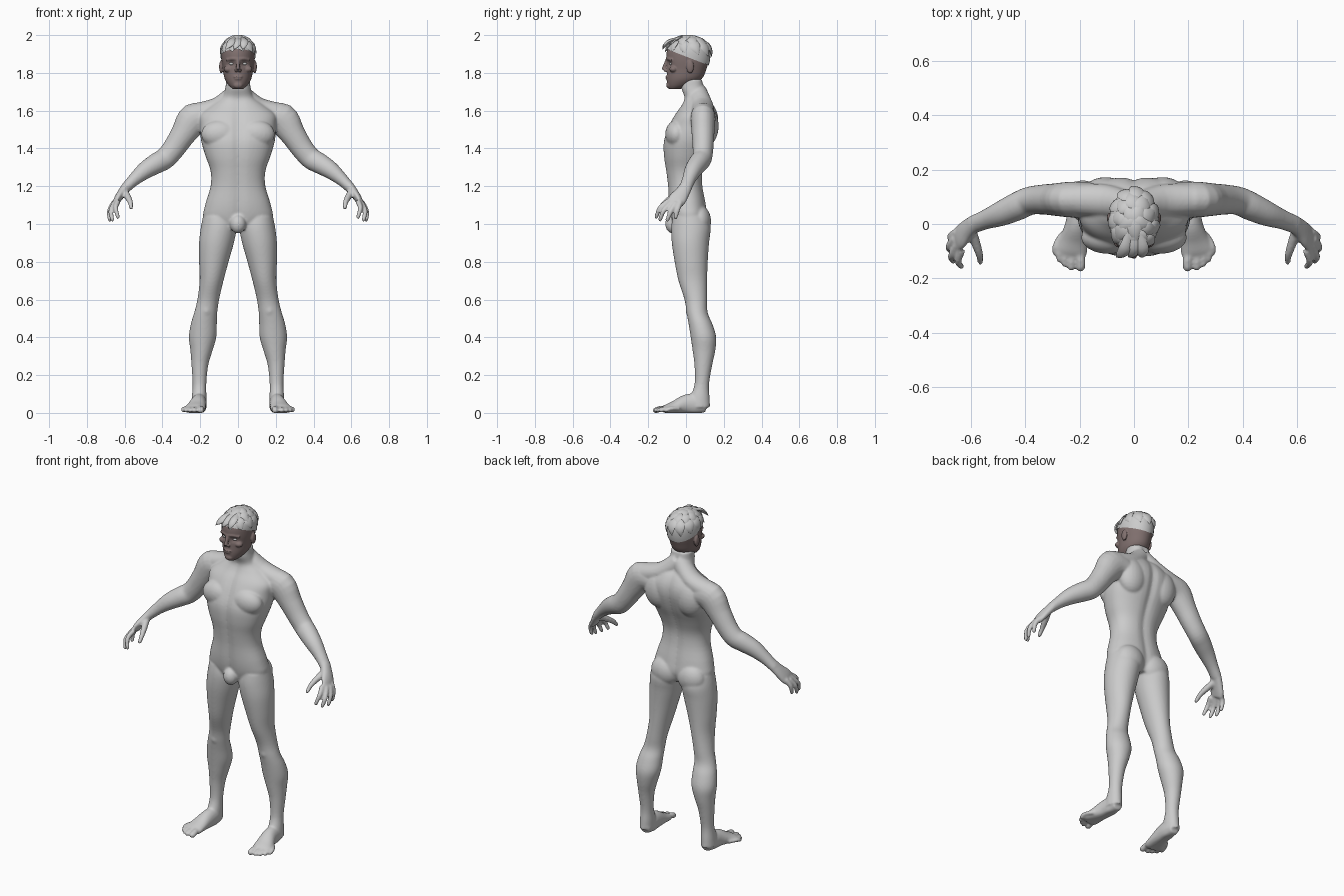
import bpy, bmesh, math
from mathutils import Vector, Matrix


def spline(rows, steps=4):
    """Catmull-Rom interpolation of number rows."""
    out = []
    for i in range(len(rows) - 1):
        p = [rows[max(i - 1, 0)], rows[i], rows[i + 1], rows[min(i + 2, len(rows) - 1)]]
        for s in range(steps):
            t = s / steps
            out.append([b + .5 * t * (c - a + t * (2*a - 5*b + 4*c - d + t * (3*(b - c) + d - a)))
                        for a, b, c, d in zip(*p)])
    return out + [list(rows[-1])]


def loft(bm, rings):
    vr = [[bm.verts.new(p) for p in r] for r in rings]
    n = len(vr[0])
    for a, b in zip(vr, vr[1:]):
        for i in range(n):
            bm.faces.new((a[i], a[(i + 1) % n], b[(i + 1) % n], b[i]))
    bm.faces.new(vr[0][::-1])
    bm.faces.new(vr[-1])


def stack(bm, rows, groove=0.0, power=1.0, n=48):
    """Horizontal sections: z, x min, x max, y front, y back."""
    rings = []
    for z, x0, x1, y0, y1 in spline(rows):
        ring = []
        for i in range(n):
            a = 2 * math.pi * i / n
            c, s = math.cos(a), math.sin(a)
            c = math.copysign(abs(c) ** power, c)
            s = math.copysign(abs(s) ** power, s)
            x = (x0 + x1) / 2 + c * (x1 - x0) / 2
            s *= 1 - groove * math.exp(-(x / .025) ** 2)
            ring.append((x, (y0 + y1) / 2 + s * (y1 - y0) / 2, z))
        rings.append(ring)
    loft(bm, rings)


def tube(bm, rows, hint, n=20, steps=4):
    """Path rows: x, y, z, radius along hint, radius across."""
    rows = spline(rows, steps)
    pts = [Vector(r[:3]) for r in rows]
    rings = []
    for i, r in enumerate(rows):
        t = (pts[min(i + 1, len(pts) - 1)] - pts[max(i - 1, 0)]).normalized()
        h = Vector(hint)
        b = (h - t * h.dot(t)).normalized()
        c = t.cross(b)
        rings.append([pts[i] + b * r[3] * math.cos(k * math.tau / n)
                      + c * r[4] * math.sin(k * math.tau / n) for k in range(n)])
    loft(bm, rings)


def ball(bm, c, r):
    bmesh.ops.create_uvsphere(bm, u_segments=24, v_segments=14, radius=1,
                              matrix=Matrix.Translation(c) @ Matrix.Diagonal((*r, 1)))


def mirror(bm):
    d = bmesh.ops.duplicate(bm, geom=bm.verts[:] + bm.edges[:] + bm.faces[:])
    for v in d["geom"]:
        if isinstance(v, bmesh.types.BMVert):
            v.co.x *= -1


def finish(name, bm, voxel=0, smooth=0, color=None):
    bmesh.ops.recalc_face_normals(bm, faces=bm.faces[:])
    me = bpy.data.meshes.new(name)
    bm.to_mesh(me)
    bm.free()
    ob = bpy.data.objects.new(name, me)
    bpy.context.collection.objects.link(ob)
    bpy.ops.object.select_all(action='DESELECT')
    bpy.context.view_layer.objects.active = ob
    ob.select_set(True)
    if voxel:
        m = ob.modifiers.new("fuse", 'REMESH')
        m.mode, m.voxel_size = 'VOXEL', voxel
        s = ob.modifiers.new("soften", 'SMOOTH')
        s.factor, s.iterations = .5, smooth
        bpy.ops.object.modifier_apply(modifier="fuse")
        bpy.ops.object.modifier_apply(modifier="soften")
    bpy.ops.object.shade_smooth_by_angle(angle=math.radians(50))
    if color:
        mat = bpy.data.materials.new(name)
        mat.diffuse_color = (*color, 1)
        ob.data.materials.append(mat)
    return ob


# ---- body: one side first
bm = bmesh.new()
# leg
stack(bm, [(1.04, .02, .185, -.07, .11), (.98, .008, .197, -.078, .13), (.90, .022, .206, -.075, .122),
           (.80, .05, .206, -.06, .115), (.70, .077, .203, -.04, .112), (.60, .1, .215, -.008, .112),
           (.53, .11, .232, .003, .115), (.47, .112, .25, .014, .14), (.40, .115, .26, .025, .16),
           (.33, .135, .252, .035, .155), (.25, .158, .246, .045, .138), (.15, .168, .24, .045, .122),
           (.08, .167, .245, .02, .125), (.03, .168, .248, .01, .127)])
ball(bm, (.168, .04, .545), (.038, .042, .05))          # kneecap
# foot and toes
tube(bm, [(.205, .11, .03, .03, .03), (.205, .06, .045, .055, .04), (.21, 0, .045, .052, .043),
          (.222, -.06, .03, .034, .053), (.232, -.10, .02, .025, .06), (.236, -.12, .018, .016, .052)], (0, 0, 1))
for x, y, r in ((.197, -.158, .018), (.231, -.160, .013), (.255, -.148, .012), (.275, -.13, .012), (.289, -.105, .012)):
    tube(bm, [(.6 * x + .09, y + .07, .022, r, r), (x, y + .025, .022, r * .9, r), (x, y, .013, r, r)], (0, 0, 1), 12)
    ball(bm, (x, y, .013), (r, r, r))
# arm
tube(bm, [(.16, .09, 1.56, .065, .065), (.232, .09, 1.555, .086, .066), (.29, .09, 1.475, .068, .06),
          (.34, .09, 1.40, .06, .055), (.385, .085, 1.348, .057, .052), (.43, .065, 1.322, .055, .052),
          (.49, .038, 1.285, .047, .046), (.55, .015, 1.235, .034, .036), (.595, -.003, 1.19, .027, .034)], (.7, 0, .7))
# hand
tube(bm, [(.585, .004, 1.205, .026, .033), (.615, -.02, 1.165, .023, .04), (.637, -.045, 1.132, .02, .048),
          (.65, -.062, 1.108, .015, .044)], (.8, .1, .5))
for k, m, e in (((.635, -.096, 1.12), (.648, -.138, 1.085), (.635, -.157, 1.037)),
                ((.65, -.076, 1.115), (.673, -.118, 1.07), (.665, -.137, 1.023)),
                ((.658, -.053, 1.112), (.682, -.082, 1.065), (.678, -.098, 1.022)),
                ((.654, -.03, 1.115), (.676, -.045, 1.075), (.675, -.055, 1.035))):
    tube(bm, [(*k, .015, .015), (*m, .0135, .0135), (*e, .011, .011)], (1, 0, .1), 12)
    ball(bm, e, (.0112,) * 3)
tube(bm, [(.602, -.018, 1.175, .02, .02), (.583, -.07, 1.142, .018, .018),
          (.57, -.11, 1.115, .0145, .0145), (.566, -.14, 1.085, .011, .011)], (1, 0, 0), 12)
ball(bm, (.566, -.14, 1.085), (.011,) * 3)
# muscle masses: trapezius, chest, shoulder blade, buttock
tube(bm, [(0, .06, 1.70, .055, .05), (.1, .085, 1.625, .05, .06), (.2, .09, 1.585, .06, .06)], (0, 0, 1))
ball(bm, (.095, -.05, 1.475), (.1, .06, .075))
ball(bm, (.105, .105, 1.52), (.09, .068, .11))
ball(bm, (.088, .07, 1.015), (.088, .063, .085))
mirror(bm)
# torso and neck
torso = [(.97, .10, -.06, .09), (1.03, .18, -.08, .115), (1.1, .174, -.092, .108), (1.2, .145, -.098, .09),
         (1.28, .145, -.108, .09), (1.36, .172, -.12, .115), (1.44, .195, -.12, .15), (1.52, .202, -.092, .172),
         (1.58, .2, -.06, .17), (1.63, .14, -.025, .148), (1.67, .085, -.012, .115), (1.72, .067, -.03, .098),
         (1.765, .063, -.03, .09)]
stack(bm, [(z, -r, r, f, b) for z, r, f, b in torso], groove=.1, power=.88)
ball(bm, (0, -.07, 1.0), (.042, .04, .05))              # groin
for v in bm.verts:
    v.co.z = max(v.co.z, 0)
body = finish("body", bm, .006, 8)
low = min(v.co.z for v in body.data.vertices)
for v in body.data.vertices:
    if v.co.z < .05:
        v.co.z -= low

# ---- head
skull = [(1.715, .028, -.09, -.03), (1.735, .05, -.099, .03), (1.77, .071, -.102, .085), (1.82, .08, -.1, .108),
         (1.87, .087, -.104, .122), (1.92, .086, -.1, .122), (1.955, .07, -.078, .105), (1.985, .03, -.035, .06)]
skull = [(z, -r, r, f, b) for z, r, f, b in skull]
SKIN = (.22, .165, .16)
bm = bmesh.new()
ball(bm, (.089, .022, 1.832), (.011, .02, .034))        # ear
tube(bm, [(.0, -.1, 1.872, .009, .008), (.03, -.094, 1.874, .009, .008), (.062, -.072, 1.868, .007, .006)], (0, 0, 1), 12)
ball(bm, (.01, -.108, 1.814), (.009, .011, .009))       # nostril
ball(bm, (.05, -.066, 1.82), (.026, .022, .018))        # cheekbone
mirror(bm)
stack(bm, skull)
tube(bm, [(0, -.1, 1.87, .008, .01), (0, -.112, 1.838, .01, .01), (0, -.119, 1.817, .011, .011)], (0, 1, 0), 12)
ball(bm, (0, -.098, 1.779), (.025, .011, .006))         # upper lip
ball(bm, (0, -.097, 1.768), (.021, .011, .006))         # lower lip
ball(bm, (0, -.088, 1.735), (.026, .017, .018))         # chin
head = finish("head", bm, .004, 3, SKIN)
for v in head.data.vertices:                            # eye sockets
    d2 = (abs(v.co.x) - .033) ** 2 + (v.co.z - 1.849) ** 2
    if v.co.y < -.03:
        v.co.y += .013 * math.exp(-d2 / .016 ** 2)

bm = bmesh.new()
ball(bm, (.033, -.073, 1.849), (.015, .0145, .009))
mirror(bm)
finish("eyes", bm)

# ---- hair: cap trimmed along a sloping hairline, then layered locks
bm = bmesh.new()
stack(bm, skull, n=32)
mid = Vector((0, .012, 1.87))
for v in bm.verts:
    v.co = mid + (v.co - mid) * 1.05
bmesh.ops.bisect_plane(bm, geom=bm.verts[:] + bm.edges[:] + bm.faces[:], plane_co=(0, -.1, 1.925),
                       plane_no=(0, .386, 1), clear_inner=True)
finish("hair_cap", bm)


def scalp(az, polar, lift):
    a, p = math.radians(az), math.radians(polar)
    n = Vector((math.sin(p) * math.sin(a), -math.sin(p) * math.cos(a), math.cos(p)))
    return Vector((n.x * (.085 + lift), .014 + n.y * (.115 + lift), 1.9 + n.z * (.088 + lift))), n


bm = bmesh.new()
for count, p0, p1, width, swirl in ((11, 35, 82, .03, 14), (9, 12, 62, .03, 22), (5, -18, 42, .028, 30)):
    for k in range(count):
        az = 360 * k / count + p0
        back = (1 - math.cos(math.radians(az))) / 2     # 0 at the front, 1 at the back
        end = p1 + 18 * back * (p1 > 70)
        rows = []
        for j, w in enumerate((.25, .85, 1, .65, .05)):
            t = j / 4
            p, n = scalp(az + swirl * t, p0 + (end - p0) * t, .003 + .008 * t * t * (1.6 - back))
            rows.append((*p, .009 * w, width * w))
        tube(bm, rows, scalp(az, (p0 + end) / 2, 0)[1], 8, 3)
for x in (-.03, .0, .03):                               # raised fringe
    tube(bm, [(x * .6, -.03, 1.985, .006, .012), (x, -.085, 1.968, .011, .024), (x * 1.3 - .01, -.112, 1.945, .009, .018),
              (x * 1.5 - .02, -.122, 1.925, .001, .002)], (0, -.5, 1), 8)
finish("hair_locks", bm)
